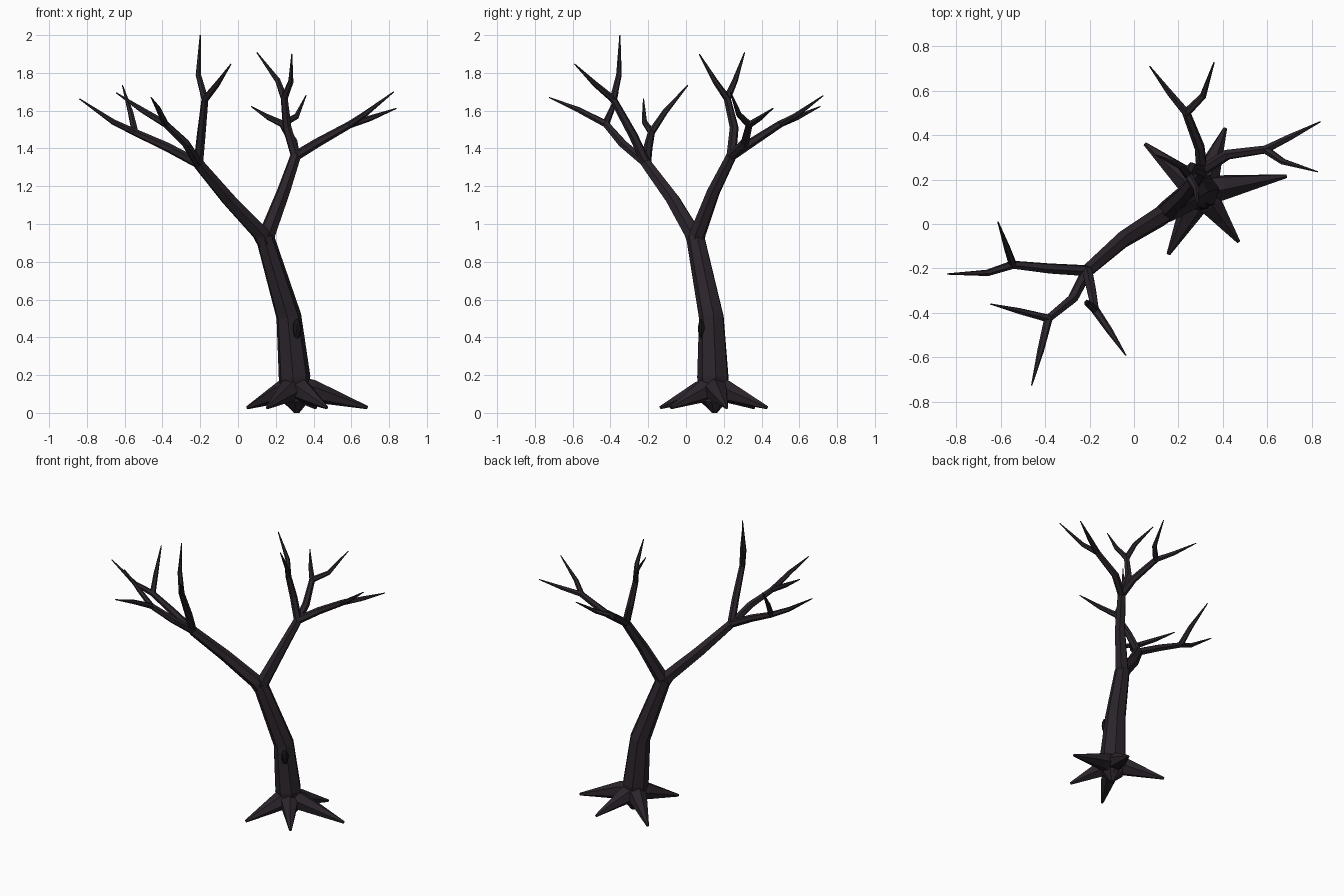
import bpy, bmesh, math
from mathutils import Vector

if "Cube" in bpy.data.objects:
    bpy.data.objects.remove(bpy.data.objects["Cube"])


def material(name, color):
    m = bpy.data.materials.new(name)
    m.diffuse_color = color
    m.use_nodes = True
    m.node_tree.nodes["Principled BSDF"].inputs["Base Color"].default_value = m.diffuse_color
    return m


bark = material("dark_bark", (0.024, 0.018, 0.024, 1))
hollow = material("knot_black", (0.008, 0.007, 0.008, 1))


def add_object(name, bm, mat):
    bmesh.ops.recalc_face_normals(bm, faces=bm.faces)
    me = bpy.data.meshes.new(name)
    bm.to_mesh(me)
    bm.free()
    me.materials.append(mat)
    ob = bpy.data.objects.new(name, me)
    bpy.context.collection.objects.link(ob)
    return ob


def limb(name, points, radii, sides=6):
    """Faceted tapering tube through the points, with capped ends."""
    pts = [Vector(p) for p in points]
    bm = bmesh.new()
    rings = []
    side = None
    for i, p in enumerate(pts):
        a = (p - pts[i - 1]).normalized() if i else Vector()
        b = (pts[i + 1] - p).normalized() if i < len(pts) - 1 else Vector()
        t = (a + b).normalized()
        if side is None:
            side = t.cross(Vector((0.3, 1, 0.1))).normalized()
        side = (side - t * side.dot(t)).normalized()
        up = t.cross(side)
        ring = []
        for k in range(sides):
            ang = 2 * math.pi * k / sides
            ring.append(bm.verts.new(p + radii[i] * (side * math.cos(ang) + up * math.sin(ang))))
        rings.append(ring)
    for r0, r1 in zip(rings, rings[1:]):
        for k in range(sides):
            n = (k + 1) % sides
            bm.faces.new((r0[k], r0[n], r1[n], r1[k]))
    bm.faces.new(rings[0])
    bm.faces.new(rings[-1])
    return add_object(name, bm, bark)


# Trunk, pinched at the bottom
limb("trunk",
     [(0.31, 0.15, 0.01), (0.305, 0.148, 0.06), (0.298, 0.145, 0.19), (0.268, 0.136, 0.51), (0.14, 0.05, 0.935)],
     [0.02, 0.07, 0.086, 0.068, 0.05], 7)

# Roots: tapering spikes radiating from the trunk foot
for i, (x, y) in enumerate([(0.05, 0.36), (0.41, 0.43), (0.685, 0.215), (0.47, -0.08), (0.155, -0.135)]):
    limb(f"root_{i + 1}", [(0.3, 0.147, 0.13), (0.3 + (x - 0.3) * 0.25, 0.147 + (y - 0.147) * 0.25, 0.115), (x, y, 0.028)],
         [0.07, 0.06, 0.009])

# The two main boughs
left = (-0.21, -0.21, 1.32)
right = (0.305, 0.24, 1.36)
limb("left_bough", [(0.15, 0.056, 0.89), (0.12, 0.035, 0.95), (-0.05, -0.07, 1.13), left],
     [0.045, 0.046, 0.039, 0.031])
limb("right_bough", [(0.14, 0.05, 0.89), (0.155, 0.062, 0.95), (0.24, 0.145, 1.17), right],
     [0.045, 0.045, 0.036, 0.029])

# Branches: (path to fork), then two twigs as (elbow, tip)
branches = {
    "left_outer": ([left, (-0.38, -0.2, 1.41), (-0.545, -0.183, 1.485)],
                   [((-0.66, -0.22, 1.54), (-0.84, -0.225, 1.663)),
                    ((-0.57, -0.11, 1.595), (-0.612, 0.01, 1.735))]),
    "left_front": ([left, (-0.275, -0.335, 1.425), (-0.385, -0.425, 1.53)],
                   [((-0.51, -0.393, 1.605), (-0.645, -0.36, 1.695)),
                    ((-0.42, -0.57, 1.605), (-0.46, -0.725, 1.67))]),
    "left_upper": ([left, (-0.195, -0.28, 1.47), (-0.175, -0.385, 1.66)],
                   [((-0.21, -0.355, 1.79), (-0.2, -0.35, 2.0)),
                    ((-0.11, -0.48, 1.74), (-0.037, -0.59, 1.847))]),
    "right_outer": ([right, (0.42, 0.312, 1.43), (0.59, 0.335, 1.525)],
                    [((0.70, 0.39, 1.56), (0.838, 0.46, 1.612)),
                     ((0.67, 0.28, 1.58), (0.825, 0.235, 1.70))]),
    "right_back": ([right, (0.295, 0.345, 1.43), (0.235, 0.50, 1.53)],
                   [((0.16, 0.59, 1.565), (0.07, 0.71, 1.622)),
                    ((0.31, 0.575, 1.57), (0.36, 0.727, 1.68))]),
    "right_upper": ([right, (0.26, 0.255, 1.51), (0.245, 0.218, 1.665)],
                    [((0.21, 0.26, 1.76), (0.10, 0.31, 1.908)),
                     ((0.28, 0.155, 1.755), (0.285, 0.07, 1.90))]),
}
for name, (path, twigs) in branches.items():
    limb(name + "_branch", path, [0.026, 0.024, 0.019])
    for i, (elbow, tip) in enumerate(twigs):
        limb(f"{name}_twig_{i + 1}", [path[-1], elbow, tip], [0.019, 0.015, 0.003])

# Dark knot on the front of the trunk
bm = bmesh.new()
bmesh.ops.create_uvsphere(bm, u_segments=8, v_segments=6, radius=1)
bmesh.ops.scale(bm, vec=(0.026, 0.02, 0.052), verts=bm.verts)
bmesh.ops.translate(bm, vec=(0.312, 0.083, 0.445), verts=bm.verts)
add_object("knot", bm, hollow)

# Small pointed foot so the trunk reaches the ground
bm = bmesh.new()
bmesh.ops.create_cone(bm, cap_ends=True, segments=7, radius1=0.015, radius2=0.065, depth=0.06)
bmesh.ops.translate(bm, vec=(0.31, 0.15, 0.03), verts=bm.verts)
add_object("trunk_foot", bm, bark)
